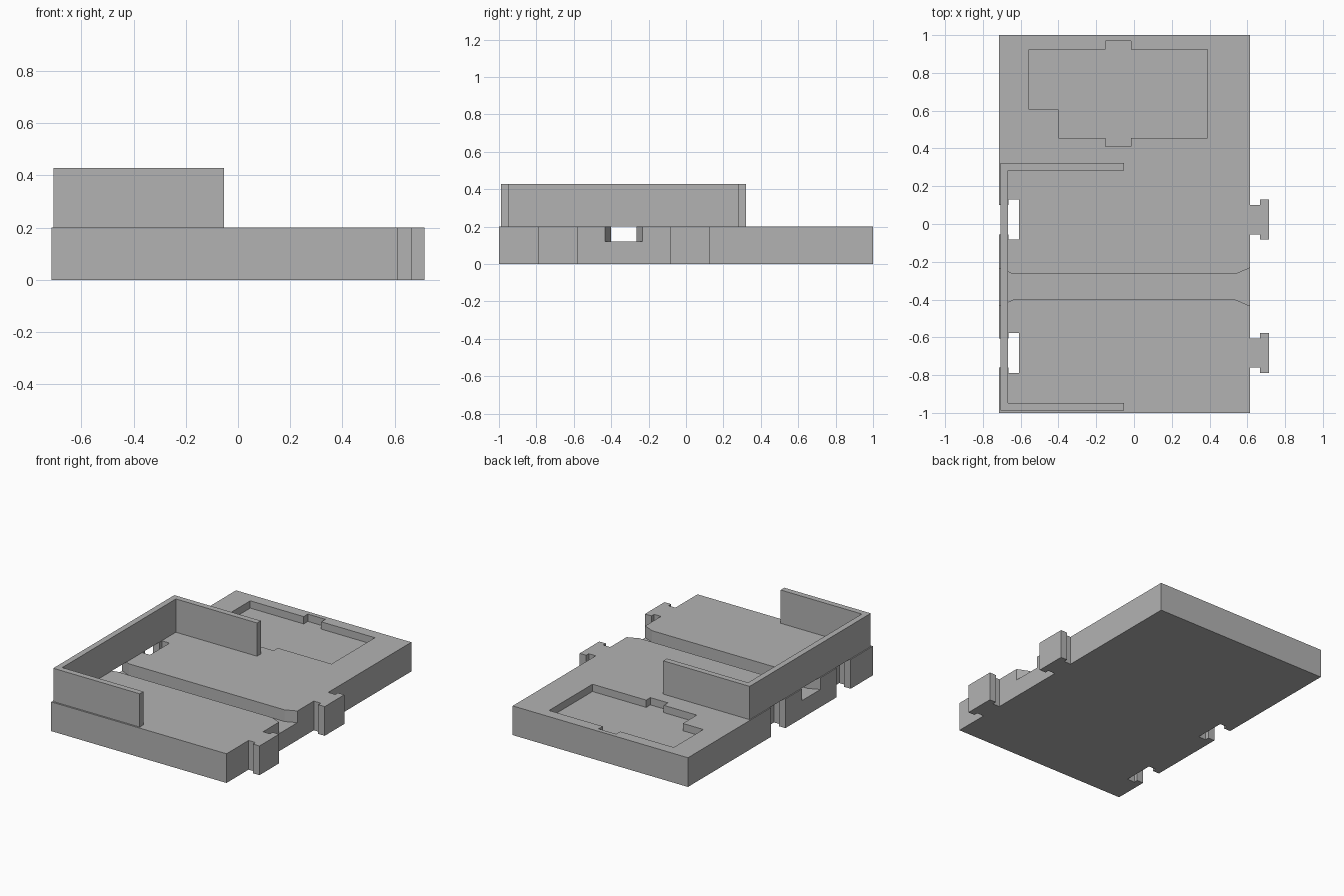
import bpy, bmesh

cube = bpy.data.objects.get("Cube")
if cube:
    bpy.data.objects.remove(cube, do_unlink=True)

# One plain grey for every part
GREY = (0.45, 0.45, 0.45, 1)
grey = bpy.data.materials.new("plain grey")
grey.use_nodes = True
grey.diffuse_color = GREY
grey.node_tree.nodes["Principled BSDF"].inputs["Base Color"].default_value = GREY


def prism(name, outline, z0, z1):
    """Extrude a flat outline from z0 up to z1."""
    bm = bmesh.new()
    face = bm.faces.new([bm.verts.new((x, y, z0)) for x, y in outline])
    grown = bmesh.ops.extrude_face_region(bm, geom=[face])["geom"]
    top = [v for v in grown if isinstance(v, bmesh.types.BMVert)]
    bmesh.ops.translate(bm, verts=top, vec=(0, 0, z1 - z0))
    bmesh.ops.recalc_face_normals(bm, faces=bm.faces)
    mesh = bpy.data.meshes.new(name)
    bm.to_mesh(mesh)
    bm.free()
    mesh.materials.append(grey)
    obj = bpy.data.objects.new(name, mesh)
    bpy.context.collection.objects.link(obj)
    return obj


def cut(target, cutter):
    """Subtract the cutter, then discard it."""
    cutter.hide_render = True
    mod = target.modifiers.new("cut", "BOOLEAN")
    mod.operation, mod.solver, mod.object = "DIFFERENCE", "EXACT", cutter
    bpy.context.view_layer.objects.active = target
    bpy.ops.object.modifier_apply(modifier=mod.name)
    bpy.data.objects.remove(cutter, do_unlink=True)


def tee(x, y, neck, head):
    """T-shaped connector outline starting on the edge x, running up in y."""
    a, b = 0.078, 0.106
    return [(x, y - a), (x + neck, y - a), (x + neck, y - b), (x + head, y - b),
            (x + head, y + b), (x + neck, y + b), (x + neck, y + a), (x, y + a)]


LEFT, RIGHT, TOP = -0.715, 0.613, 0.2
JOINTS = (-0.683, 0.023)

# Base plate: hooks on one long edge, matching slots in the other
outline = [(LEFT, -1), (RIGHT, -1)]
for y in JOINTS:
    outline += tee(RIGHT, y, 0.053, 0.102)
outline += [(RIGHT, 1), (LEFT, 1)]
for y in reversed(JOINTS):
    outline += reversed(tee(LEFT, y, 0.05, 0.106))
base = prism("base_plate", outline, 0, TOP)

# Cross channel, flared at both ends
mid, narrow, wide = -0.333, 0.068, 0.101
half = [(LEFT - 0.02, wide + 0.008), (LEFT + 0.075, narrow),
        (RIGHT - 0.075, narrow), (RIGHT + 0.02, wide + 0.008)]
channel = [(x, mid - w) for x, w in half] + [(x, mid + w) for x, w in reversed(half)]
cut(base, prism("channel_cutter", channel, 0.12, 0.3))

# Shallow pocket with a stepped corner and two tab recesses
pocket = [(-0.4, 0.455), (-0.15, 0.455), (-0.15, 0.41), (-0.017, 0.41),
          (-0.017, 0.455), (0.39, 0.455), (0.39, 0.925), (-0.017, 0.925),
          (-0.017, 0.97), (-0.15, 0.97), (-0.15, 0.925), (-0.555, 0.925),
          (-0.555, 0.605), (-0.4, 0.605)]
cut(base, prism("pocket_cutter", pocket, 0.15, 0.3))

# Three-sided guard wall
x0, x1, y0, y1, t = -0.708, -0.053, -0.988, 0.322, 0.04
prism("guard_wall", [(x0, y0), (x1, y0), (x1, y0 + t), (x0 + t, y0 + t),
                     (x0 + t, y1 - t), (x1, y1 - t), (x1, y1), (x0, y1)], TOP, 0.428)
